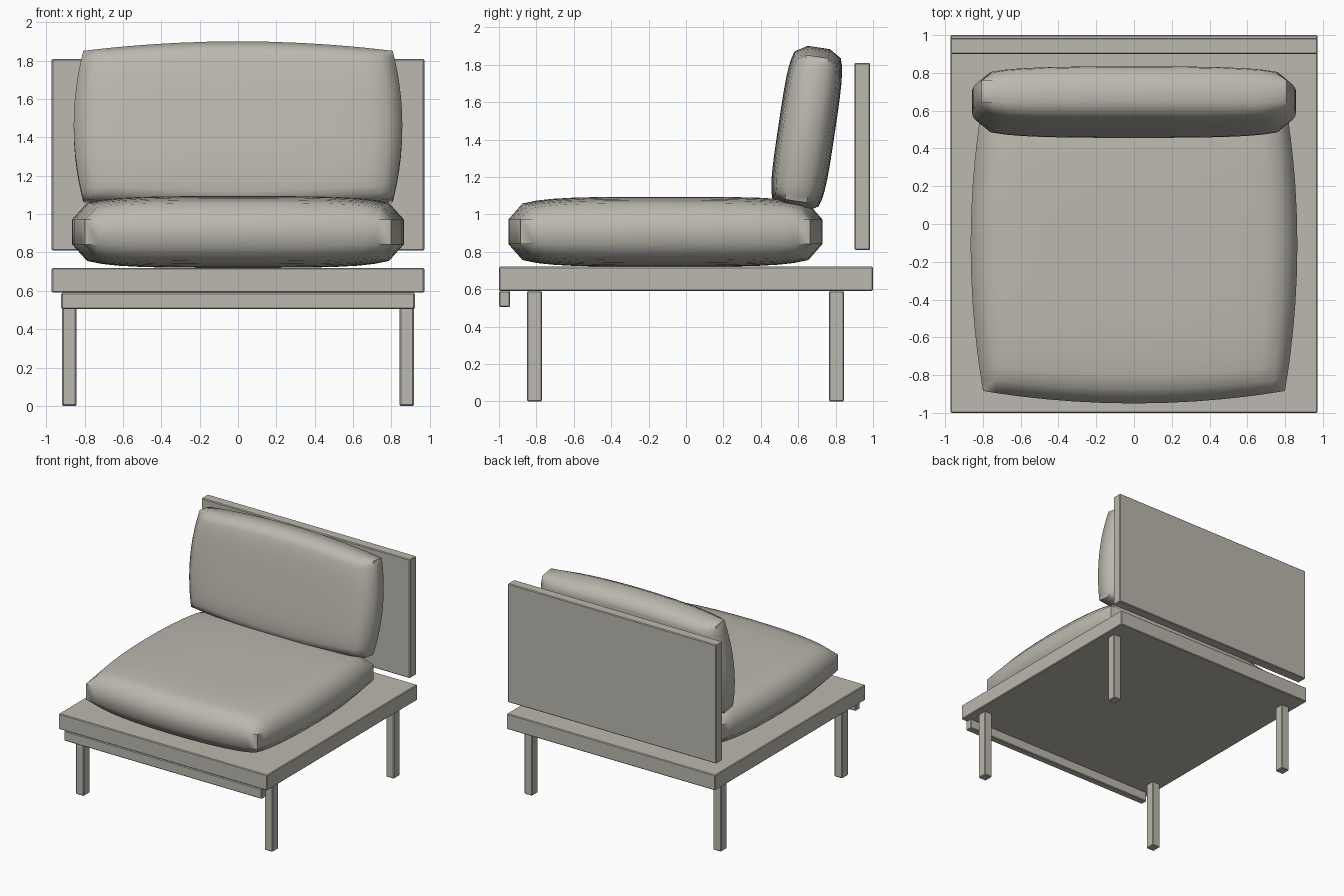
import bpy, bmesh, math

cube = bpy.data.objects.get("Cube")
if cube:
    bpy.data.objects.remove(cube)

# One warm grey for everything
COLOUR = (0.5, 0.48, 0.425, 1)
grey = bpy.data.materials.new("warm_grey")
grey.use_nodes = True
grey.diffuse_color = COLOUR
bsdf = grey.node_tree.nodes["Principled BSDF"]
bsdf.inputs["Base Color"].default_value = COLOUR
bsdf.inputs["Roughness"].default_value = 0.8


def finish(name, bm):
    bmesh.ops.recalc_face_normals(bm, faces=bm.faces)
    mesh = bpy.data.meshes.new(name)
    bm.to_mesh(mesh)
    bm.free()
    mesh.materials.append(grey)
    obj = bpy.data.objects.new(name, mesh)
    bpy.context.collection.objects.link(obj)
    return obj


def board(name, x, y, z):
    """Box between (min, max) pairs with slightly eased edges."""
    bm = bmesh.new()
    bmesh.ops.create_cube(bm, size=1)
    for v in bm.verts:
        for i, (low, high) in enumerate((x, y, z)):
            v.co[i] = low if v.co[i] < 0 else high
    obj = finish(name, bm)
    bevel = obj.modifiers.new("eased_edges", "BEVEL")
    bevel.width = 0.006
    bevel.segments = 1
    return obj


def cushion(name, half_x, half_y, half_z, rim, pinch, location, tilt=0):
    """Pillow with bowed sides, pinched corners and a flat rim band."""
    half = [0.2, 0.4, 0.58, 0.72, 0.82, 0.91, 1]
    steps = [-s for s in reversed(half)] + [0] + half
    n = len(steps)
    bm = bmesh.new()

    def swell(t):
        return max(0, 1 - t ** 4) ** 0.3

    sheets = []
    for side in (1, -1):
        rows = []
        for v in steps:
            rows.append([bm.verts.new((
                u * (half_x - pinch * v * v),
                v * (half_y - pinch * u * u),
                side * (rim + (half_z - rim) * swell(u) * swell(v))))
                for u in steps])
        for j in range(n - 1):
            for i in range(n - 1):
                bm.faces.new((rows[j][i], rows[j][i + 1],
                              rows[j + 1][i + 1], rows[j + 1][i]))
        border = (rows[0] + [r[-1] for r in rows[1:]]
                  + rows[-1][-2::-1] + [r[0] for r in rows[-2:0:-1]])
        sheets.append(border)

    # Rim band joining the two sheets
    top, bottom = sheets
    for i in range(len(top)):
        k = (i + 1) % len(top)
        bm.faces.new((top[i], top[k], bottom[k], bottom[i]))

    obj = finish(name, bm)
    obj.location = location
    obj.rotation_euler.x = tilt
    bpy.ops.object.select_all(action="DESELECT")
    obj.select_set(True)
    bpy.context.view_layer.objects.active = obj
    bpy.ops.object.shade_smooth_by_angle(angle=math.radians(60))
    return obj


# Wooden base, front rail and backboard
board("base_platform", (-0.972, 0.972), (-1, 1), (0.59, 0.72))
board("front_rail", (-0.922, 0.922), (-1, -0.94), (0.505, 0.59))
board("backboard", (-0.972, 0.972), (0.9, 0.985), (0.81, 1.81))

# Four legs
for side, sx in (("left", 1), ("right", -1)):
    for end, y in (("front", -0.81), ("back", 0.805)):
        x = sx * 0.88
        board(f"{end}_{side}_leg", (x - 0.037, x + 0.037),
              (y - 0.04, y + 0.04), (0, 0.59))

# Cushions
cushion("seat_cushion", 0.865, 0.84, 0.187, 0.065, 0.066,
        (0, -0.11, 0.907))
cushion("back_cushion", 0.857, 0.44, 0.152, 0.06, 0.05,
        (0, 0.645, 1.457), math.radians(81.5))
